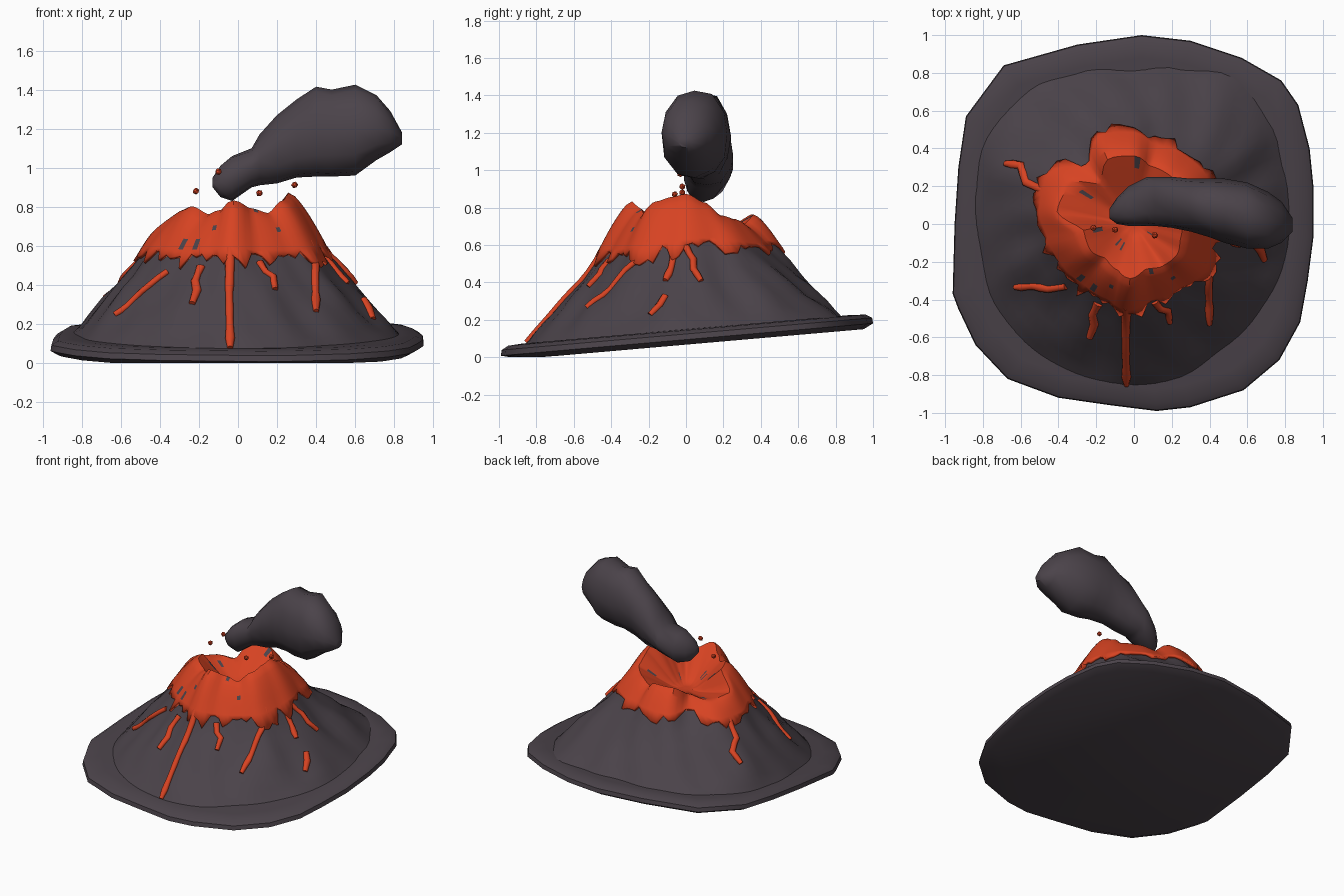
import bpy, bmesh, math, random
from mathutils import Vector

if "Cube" in bpy.data.objects:
    bpy.data.objects.remove(bpy.data.objects["Cube"])
random.seed(4)

def material(name, col):
    m = bpy.data.materials.new(name)
    m.diffuse_color = (*col, 1)
    m.use_nodes = True
    m.node_tree.nodes["Principled BSDF"].inputs["Base Color"].default_value = m.diffuse_color
    return m

ROCK = material("dark rock grey", (0.07, 0.056, 0.068))
LAVA = material("lava orange", (0.68, 0.056, 0.016))

def make(name, rows, mats, cap_first=False, cap_last=False, angle=40):
    """Skin closed rings of points into a mesh."""
    bm = bmesh.new()
    vs = [[bm.verts.new(p) for p in r] for r in rows]
    n = len(rows[0])
    for a, b in zip(vs, vs[1:]):
        for i in range(n):
            j = (i + 1) % n
            bm.faces.new((a[i], b[i], b[j], a[j]))
    if cap_first:
        bm.faces.new(vs[0])
    if cap_last:
        bm.faces.new(vs[-1][::-1])
    bmesh.ops.recalc_face_normals(bm, faces=bm.faces)
    if sum(f.normal.z * f.calc_area() for f in bm.faces) < -0.1:
        bmesh.ops.reverse_faces(bm, faces=bm.faces)
    me = bpy.data.meshes.new(name)
    bm.to_mesh(me)
    bm.free()
    o = bpy.data.objects.new(name, me)
    bpy.context.collection.objects.link(o)
    for m in mats:
        me.materials.append(m)
    bpy.ops.object.select_all(action='DESELECT')
    o.select_set(True)
    bpy.context.view_layer.objects.active = o
    bpy.ops.object.shade_smooth_by_angle(angle=math.radians(angle))
    return o

# Tilted ground plate
def plate_top(y):
    return 0.149 + 0.087 * y

outline = [(.04, 1), (.3, .97), (.57, .88), (.78, .76), (.87, .63), (.93, .4), (.95, .2),
           (.95, -.07), (.92, -.3), (.88, -.52), (.77, -.72), (.58, -.88), (.3, -.97),
           (.12, -.99), (-.12, -.96), (-.4, -.92), (-.67, -.82), (-.84, -.64), (-.93, -.45),
           (-.96, -.37), (-.95, 0), (-.93, .3), (-.89, .57), (-.69, .84), (-.3, .95)]
def plate_ring(s, up):
    return [(x * s, y * s, max(0, plate_top(y * s) - 0.06 + up)) for x, y in outline]
make("ground_plate", [plate_ring(.95, -.022), plate_ring(1, .005), plate_ring(.995, .035),
                      plate_ring(.96, .055), plate_ring(.88, .06)], [ROCK], True, True, 45)

# Mountain shape by direction: degrees, rim r, rim z, lava edge r, lava edge z, foot r
shape = [(0, .26, .855, .45, .57, .83), (20, .28, .81, .43, .59, .85), (35, .32, .74, .47, .58, .9),
         (55, .32, .72, .46, .57, .95), (75, .32, .69, .44, .59, .86), (90, .36, .745, .49, .59, .82),
         (110, .37, .745, .51, .58, .86), (128, .28, .66, .40, .61, .91), (150, .4, .655, .53, .55, .91),
         (170, .41, .675, .51, .54, .86), (190, .27, .775, .48, .54, .83), (210, .27, .785, .45, .53, .86),
         (230, .24, .745, .43, .53, .86), (250, .26, .765, .43, .53, .86), (265, .29, .815, .47, .53, .86),
         (285, .25, .775, .42, .52, .86), (305, .27, .75, .42, .53, .82), (325, .28, .815, .46, .53, .82),
         (345, .26, .84, .44, .55, .83), (360, .26, .855, .45, .57, .83)]

def params(a):
    d = math.degrees(a) % 360
    for p, q in zip(shape, shape[1:]):
        if d <= q[0]:
            f = (d - p[0]) / (q[0] - p[0])
            f = f * f * (3 - 2 * f)
            return [u + (v - u) * f for u, v in zip(p[1:], q[1:])]

def point(a, t):
    """t: 0 crater centre, 1 rim, 2 lava edge, 3 foot."""
    rr, rz, lr, lz, fr = params(a)
    if t <= 1:
        r = rr * (.05 + .95 * t)
        z = .58 + (rz - .58) * max(0, (t - .2) / .8) ** 1.1
    elif t <= 2:
        s = t - 1
        r, z = rr + (lr - rr) * s, rz + (lz - rz) * s ** 1.3
    else:
        s = t - 2
        r = lr + (fr - lr) * s
        fz = plate_top(fr * math.sin(a)) - .01
        wave = math.sin(9 * a + 3 * s) + .8 * math.sin(17 * a + 1 - 5 * s) + .5 * math.sin(5 * a + 9 * s)
        z = lz + (fz - lz) * s ** .95 + .015 * wave * math.sin(math.pi * min(s, 1))
    return Vector((r * math.cos(a), r * math.sin(a), z))

def on_slope(x, y):
    a, r = math.atan2(y, x), math.hypot(x, y)
    rr, rz, lr, lz, fr = params(a)
    t = 1 + (r - rr) / (lr - rr) if r < lr else 2 + (r - lr) / (fr - lr)
    return point(a, t)

N = 84
A = [2 * math.pi * i / N for i in range(N)]

# Mountain
ts = [0, .3, .65, 1, 1.3, 1.65, 2, 2.2, 2.4, 2.6, 2.8, 2.9, 3]
make("mountain", [[point(a, t) for a in A] for t in ts], [ROCK], True)

# Lava cap with a ragged lower edge and a few small rock flecks
edge = [2 + random.uniform(-.12, .1) for a in A]
us = [0, .15, .3, .45, .65, .85, 1, 1.1, 1.2, 1.3, 1.4, 1.5, 1.65, 1.85]
rows = [[point(a, t) for a in A] for t in us] + [[point(a, e) for a, e in zip(A, edge)]]
cap = make("lava_cap", rows, [LAVA, ROCK], True)
flecks = [(-.09, -.11), (-.08, -.14), (.11, -.06), (.09, -.25), (.21, .13), (-.2, -.03), (-.25, .18),
          (-.19, -.32), (-.28, -.28), (.21, -.27), (.01, .34), (-.1, -.32)]
for x, y in flecks:
    f = min(cap.data.polygons, key=lambda p: math.hypot(p.center.x - x, p.center.y - y))
    f.material_index = 1
mod = cap.modifiers.new("thickness", 'SOLIDIFY')
mod.thickness = .018
mod.offset = 1

# Lava streams running down the slope
streams = [[(-.04, -.44), (-.045, -.6), (-.04, -.85)],
           [(.36, -.2), (.395, -.21), (.395, -.36), (.4, -.53)],
           [(-.36, -.33), (-.45, -.345), (-.53, -.33), (-.63, -.335)],
           [(-.19, -.42), (-.22, -.48), (-.21, -.53), (-.235, -.6)],
           [(.11, -.41), (.14, -.45), (.18, -.46), (.19, -.52)],
           [(.64, -.11), (.67, -.14), (.69, -.19)],
           [(.44, .0), (.5, .04), (.55, .04), (.6, .08)],
           [(.43, -.06), (.5, -.08), (.56, -.11)],
           [(-.48, .18), (-.57, .22), (-.6, .31), (-.68, .32)]]
for k, path in enumerate(streams):
    pts = []
    for p, q in zip(path, path[1:]):
        n = max(1, round(math.dist(p, q) / .04))
        pts += [on_slope(p[0] + (q[0] - p[0]) * i / n, p[1] + (q[1] - p[1]) * i / n) for i in range(n)]
    pts.append(on_slope(*path[-1]))
    rings = []
    for i, p in enumerate(pts):
        d = (pts[min(i + 1, len(pts) - 1)] - pts[max(i - 1, 0)]).normalized()
        side = d.cross(Vector((0, 0, 1))).normalized()
        up = side.cross(d)
        w = random.uniform(.018, .025) * (.7 if i == len(pts) - 1 else 1)
        rings.append([p + side * w * math.cos(b) + up * (.002 + .017 * math.sin(b))
                      for b in [math.pi / 4 * j for j in range(8)]])
    make("lava_stream_%d" % (k + 1), rings, [LAVA], True, True, 60)

# Smoke plume: cross-sections x, z low, z high, y low, y high
sections = [(-.13, .90, .95, .03, .08), (-.09, .85, 1.01, 0, .14), (-.03, .83, 1.06, -.01, .2),
            (.07, .90, 1.1, -.01, .25), (.11, .91, 1.17, -.01, .25), (.2, .92, 1.27, -.02, .25),
            (.3, .95, 1.35, -.04, .24), (.4, .955, 1.415, -.07, .24), (.48, .955, 1.4, -.1, .24),
            (.6, .96, 1.425, -.13, .22), (.71, 1.04, 1.37, -.13, .17), (.78, 1.08, 1.29, -.1, .12),
            (.84, 1.12, 1.18, -.04, .03)]
rings = []
for x, z0, z1, y0, y1 in sections:
    ring = []
    for j in range(12):
        b = math.pi / 6 * j
        k = 1 if j % 3 == 0 else random.uniform(.96, 1.08)
        ring.append((x, (y0 + y1) / 2 + (y1 - y0) / 2 * k * math.cos(b),
                     (z0 + z1) / 2 + (z1 - z0) / 2 * k * math.sin(b)))
    rings.append(ring)
make("smoke_plume", rings, [ROCK], True, True, 50)

# Flying lava sparks
for k, loc in enumerate([(-.215, -.02, .88), (-.1, -.03, .98), (.11, -.06, .87), (.29, -.02, .912)]):
    bpy.ops.mesh.primitive_ico_sphere_add(subdivisions=1, radius=.018, location=loc,
                                          rotation=(k, .5 * k, 0))
    o = bpy.context.object
    o.name = "lava_spark_%d" % (k + 1)
    o.data.materials.append(LAVA)
